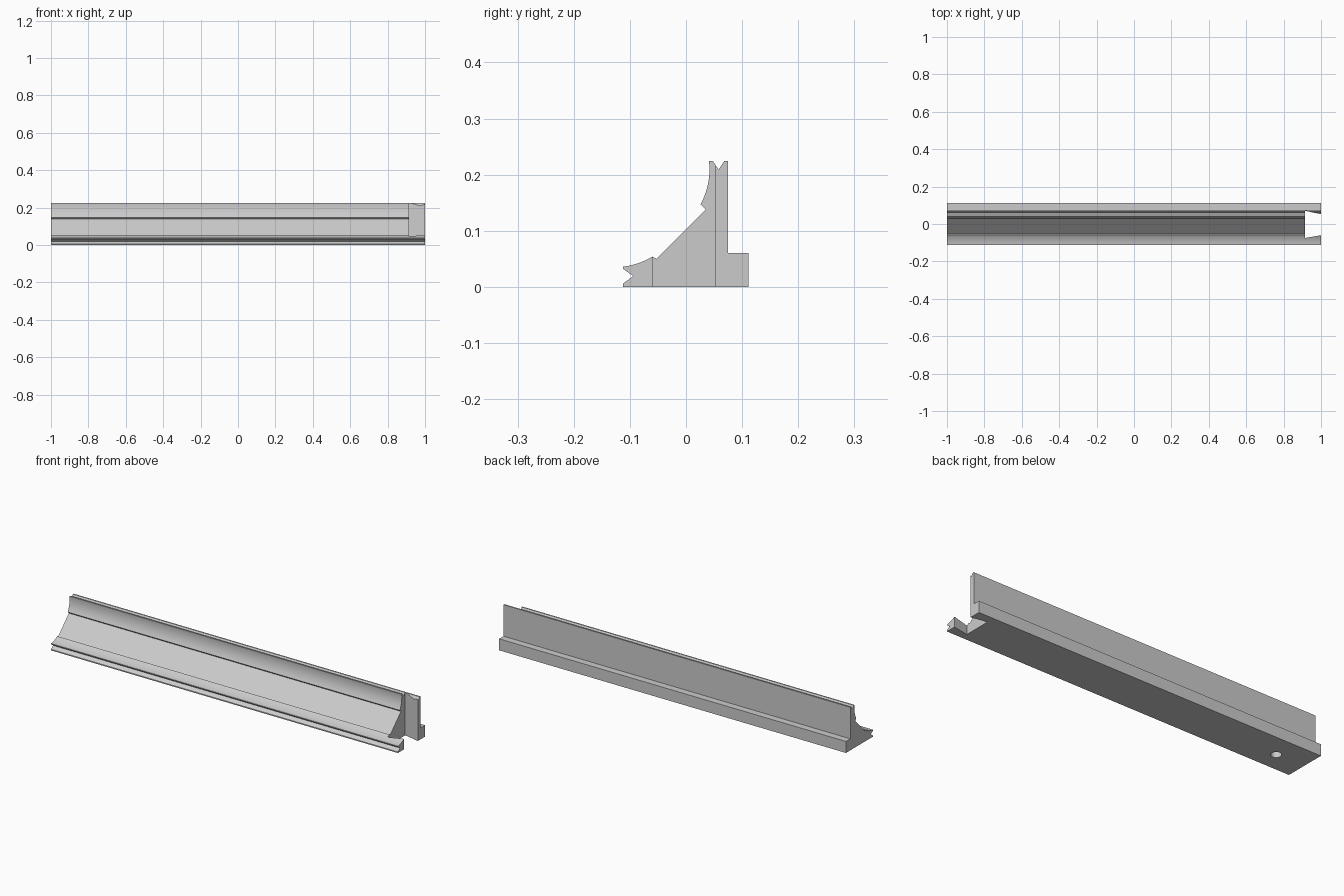
import bpy, bmesh, math

cube = bpy.data.objects.get("Cube")
if cube:
    bpy.data.objects.remove(cube, do_unlink=True)

grey = bpy.data.materials.new("light grey")
grey.use_nodes = True
colour = (0.6, 0.6, 0.6, 1)
grey.diffuse_color = colour
grey.node_tree.nodes["Principled BSDF"].inputs["Base Color"].default_value = colour


def prism(name, outline, start, length):
    """Extrude a closed outline of 3D points along one vector."""
    bm = bmesh.new()
    face = bm.faces.new([bm.verts.new(start(p)) for p in outline])
    new = bmesh.ops.extrude_face_region(bm, geom=[face])["geom"]
    bmesh.ops.translate(bm, vec=length, verts=[v for v in new if isinstance(v, bmesh.types.BMVert)])
    bmesh.ops.recalc_face_normals(bm, faces=bm.faces)
    mesh = bpy.data.meshes.new(name)
    bm.to_mesh(mesh)
    bm.free()
    obj = bpy.data.objects.new(name, mesh)
    bpy.context.collection.objects.link(obj)
    mesh.materials.append(grey)
    return obj


def bow(a, b, sag, steps=10):
    """Points from a to b along a shallow curve that sags to the right."""
    dy, dz = b[0] - a[0], b[1] - a[1]
    size = math.hypot(dy, dz)
    points = []
    for i in range(steps + 1):
        t = i / steps
        s = 4 * t * (1 - t) * sag / size
        points.append((a[0] + dy * t + dz * s, a[1] + dz * t - dy * s))
    return points


# Rail cross-section: foot, back wall, grooved top, slope and grooved front lip
profile = [(-0.112, 0), (0.111, 0), (0.111, 0.06), (0.075, 0.06), (0.075, 0.224),
           (0.068, 0.224), (0.058, 0.209), (0.048, 0.224)]
profile += bow((0.041, 0.224), (0.026, 0.147), -0.006)
profile += [(0.035, 0.138), (-0.053, 0.05)]
profile += bow((-0.06, 0.054), (-0.112, 0.036), -0.003)
profile += [(-0.112, 0.032), (-0.094, 0.019), (-0.112, 0.006)]
rail = prism("rail", profile, lambda p: (-1, p[0], p[1]), (2, 0, 0))

# Dovetail slot through the left end
slot = [(0.915, -0.075), (1.02, -0.0565), (1.02, 0.0485), (0.915, 0.07)]
slot_cutter = prism("slot_cutter", slot, lambda p: (p[0], p[1], -0.1), (0, 0, 0.5))

# Blind round hole in the underside
circle = [(-0.84 + 0.025 * math.cos(a), -0.01 + 0.025 * math.sin(a))
          for a in (i * math.tau / 32 for i in range(32))]
hole_cutter = prism("hole_cutter", circle, lambda p: (p[0], p[1], -0.05), (0, 0, 0.1))

for cutter in (slot_cutter, hole_cutter):
    mod = rail.modifiers.new(cutter.name, 'BOOLEAN')
    mod.operation = 'DIFFERENCE'
    mod.solver = 'EXACT'
    mod.object = cutter
    bpy.context.view_layer.objects.active = rail
    bpy.ops.object.modifier_apply(modifier=mod.name)
    bpy.data.objects.remove(cutter, do_unlink=True)

bpy.ops.object.select_all(action='DESELECT')
rail.select_set(True)
bpy.context.view_layer.objects.active = rail
bpy.ops.object.shade_smooth_by_angle(angle=math.radians(20))
